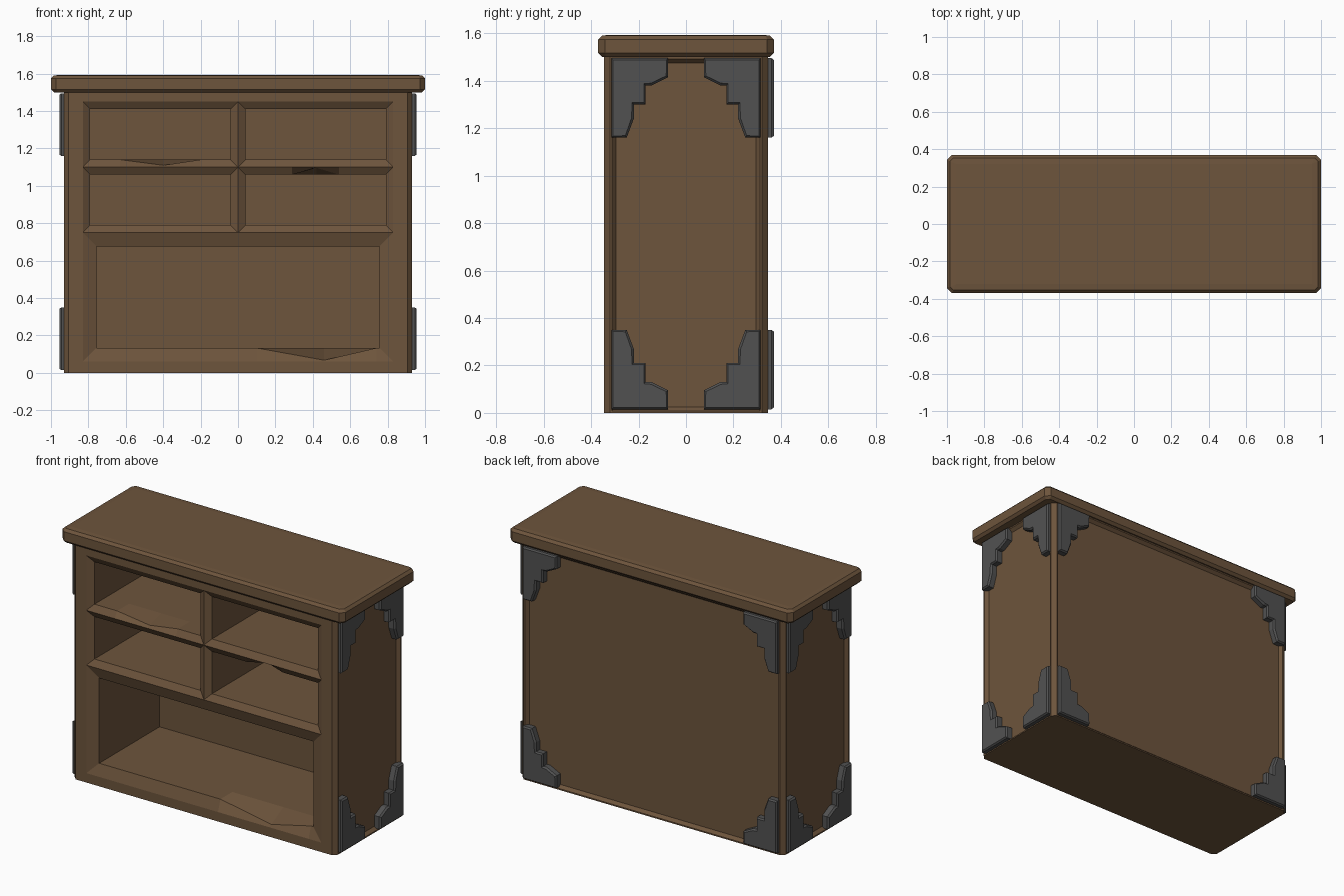
import bpy, bmesh
from mathutils import Vector

if "Cube" in bpy.data.objects:
    bpy.data.objects.remove(bpy.data.objects["Cube"])


def material(name, col):
    m = bpy.data.materials.new(name)
    m.diffuse_color = (*col, 1)
    m.use_nodes = True
    m.node_tree.nodes["Principled BSDF"].inputs["Base Color"].default_value = m.diffuse_color
    return m


WOOD = material("brown wood", (0.153, 0.089, 0.045))
METAL = material("dark metal", (0.083, 0.083, 0.083))


def finish(bm, name, mat, recalc=True):
    if recalc:
        bmesh.ops.recalc_face_normals(bm, faces=bm.faces[:])
    me = bpy.data.meshes.new(name)
    bm.to_mesh(me)
    bm.free()
    me.materials.append(mat)
    ob = bpy.data.objects.new(name, me)
    bpy.context.collection.objects.link(ob)
    return ob


def box(x, y, z0, z1):
    bm = bmesh.new()
    bmesh.ops.create_cube(bm, size=1)
    for v in bm.verts:
        v.co = Vector((v.co.x * 2 * x, v.co.y * 2 * y, z0 + (v.co.z + .5) * (z1 - z0)))
    return bm


def bevel_edges(bm, edges, w):
    bmesh.ops.bevel(bm, geom=edges, offset=w, segments=1, affect='EDGES')


def is_vertical(e):
    a, b = e.verts
    return abs(a.co.z - b.co.z) > 0.01


# carcass: chamfered corners, recessed side and back panels, open front
BX, BY, H = 0.93, 0.345, 1.5
bm = box(BX, BY, 0, H)
bevel_edges(bm, [e for e in bm.edges if is_vertical(e)], 0.025)
bm.normal_update()
panels = [f for f in bm.faces if abs(f.normal.x) > 0.9 or f.normal.y > 0.9]
for f in panels:
    bmesh.ops.inset_individual(bm, faces=[f], thickness=0.012)
    bmesh.ops.inset_individual(bm, faces=[f], thickness=0.024, depth=-0.02)
bm.normal_update()
front = [f for f in bm.faces if f.normal.y < -0.9]
bmesh.ops.delete(bm, geom=front, context='FACES_ONLY')
finish(bm, "carcass", WOOD, False)

# front frame with compartments; every opening has a sloped lip and a deep recess
bm = bmesh.new()


def loop(pts, y):
    return [bm.verts.new((x, y, z)) for x, z in pts]


def bridge(a, b):
    n = len(a)
    for i in range(n):
        j = (i + 1) % n
        bm.faces.new((a[i], a[j], b[j], b[i]))


def rect(x0, x1, z0, z1, low=(), high=(), depth=0.0):
    """Counter-clockwise outline; low/high hold (start, middle, end) of a chip."""
    pts = [(x0, z0)]
    if low:
        pts += [(low[0], z0), (low[1], z0 - depth), (low[2], z0)]
    pts += [(x1, z0), (x1, z1)]
    if high:
        pts += [(high[2], z1), (high[1], z1 + depth), (high[0], z1)]
    return pts + [(x0, z1)]


def compartment(x0, x1, z0, z1, lip, low=(), high=(), chip=0.0):
    inner = (x0 + lip, x1 - lip, z0 + lip, z1 - lip)
    loops = [loop(rect(x0, x1, z0, z1, low, high), -BY),
             loop(rect(*inner, low, high, chip), -0.32),
             loop(rect(*inner, low, high), -0.2),
             loop(rect(*inner, low, high), 0.29)]
    for a, b in zip(loops, loops[1:]):
        bridge(a, b)
    bm.faces.new(loops[-1])


bridge(loop(rect(-BX + .025, BX - .025, 0, H), -BY), loop(rect(-.83, .83, .06, 1.45), -BY))
compartment(-.83, 0, 1.10, 1.45, .04, low=(-.63, -.4, -.2), chip=.03)
compartment(0, .83, 1.10, 1.45, .04)
compartment(-.83, 0, .75, 1.10, .04)
compartment(0, .83, .75, 1.10, .04, high=(.29, .42, .54), chip=.036)
compartment(-.83, .83, .06, .75, .073, low=(.1, .46, .74), chip=.065)
finish(bm, "front_frame_and_shelves", WOOD, False)

# top slab with cut corners, bevelled rims and a faint crown
bm = box(1.0, 0.37, H, 1.59)
bevel_edges(bm, [e for e in bm.edges if is_vertical(e)], 0.028)
bevel_edges(bm, [e for e in bm.edges if not is_vertical(e)], 0.016)
bm.normal_update()
lid = [f for f in bm.faces if f.normal.z > 0.99]
bmesh.ops.inset_individual(bm, faces=lid, thickness=0.035, depth=0.003)
finish(bm, "top_slab", WOOD)

# stepped corner brackets: (distance from the outer edge, height)
STEPS = [(0, .015), (.24, .015), (.24, .095), (.17, .13), (.145, .13), (.145, .21),
         (.095, .21), (.095, .27), (.065, .35), (0, .35)]


def bracket(name, place):
    """place(u, v, w) maps outline distance, height and thickness to a position."""
    bm = bmesh.new()
    base, rim = ([bm.verts.new((u, v, w)) for u, v in STEPS] for w in (0, .034))
    bm.faces.new(base[::-1])
    for i in range(len(base)):
        j = (i + 1) % len(base)
        bm.faces.new((base[i], base[j], rim[j], rim[i]))
    cap = bm.faces.new(rim)
    bm.normal_update()
    bmesh.ops.inset_region(bm, faces=[cap], thickness=.01, depth=.01)
    for v in bm.verts:
        v.co = place(*v.co)
    finish(bm, name, METAL)


for level, up in (("lower", False), ("upper", True)):
    def height(v, up=up):
        return 1.51 - v if up else v
    for s, side in ((-1, "left"), (1, "right")):
        for t, end in ((-1, "front"), (1, "rear")):
            bracket(f"{level}_{side}_{end}_side_bracket",
                    lambda u, v, w: Vector((s * (.911 + w), t * (.315 - u), height(v))))
        bracket(f"{level}_{side}_back_bracket",
                lambda u, v, w: Vector((s * (.9 - u), .326 + w, height(v))))
